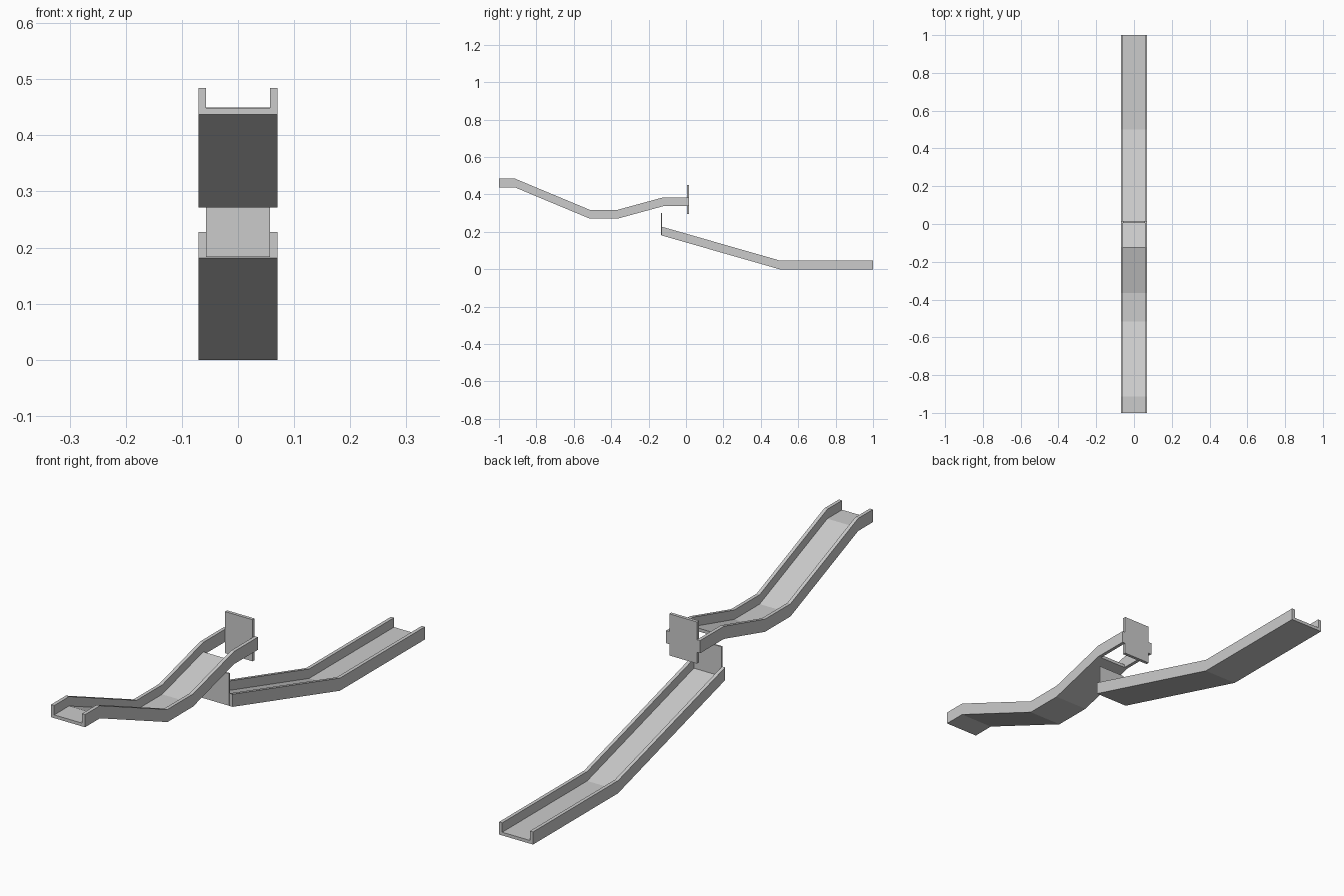
import bpy, bmesh

if "Cube" in bpy.data.objects:
    bpy.data.objects.remove(bpy.data.objects["Cube"])

OUT, INN = 0.07, 0.057   # outer and inner half widths
WALL, FLOOR = 0.047, 0.012


def prism(name, pts, x0, x1):
    """Extrude a closed (y, z) outline from x0 to x1."""
    bm = bmesh.new()
    f = bm.faces.new([bm.verts.new((x0, y, z)) for y, z in pts])
    ext = bmesh.ops.extrude_face_region(bm, geom=[f])["geom"]
    moved = [v for v in ext if isinstance(v, bmesh.types.BMVert)]
    bmesh.ops.translate(bm, verts=moved, vec=(x1 - x0, 0, 0))
    bmesh.ops.recalc_face_normals(bm, faces=bm.faces[:])
    me = bpy.data.meshes.new(name)
    bm.to_mesh(me)
    bm.free()
    ob = bpy.data.objects.new(name, me)
    bpy.context.collection.objects.link(ob)
    return ob


def band(path, height):
    return path + [(y, z + height) for y, z in reversed(path)]


def track(name, path, floor_points):
    """Side walls along the whole path, floor along its first points."""
    prism(name + "_left_wall", band(path, WALL), -OUT, -INN)
    prism(name + "_right_wall", band(path, WALL), INN, OUT)
    prism(name + "_floor", band(path[:floor_points], FLOOR), -INN, INN)


def plate(name, y0, y1, z0, z1):
    prism(name, [(y0, z0), (y1, z0), (y1, z1), (y0, z1)], -INN, INN)


# upper track: the floor stops early, leaving a drop gap between the walls
track("upper_track", [(-1, 0.437), (-0.913, 0.437), (-0.515, 0.271),
                      (-0.365, 0.271), (-0.123, 0.337), (0.017, 0.337)], 5)
plate("upper_stop_plate", 0.005, 0.017, 0.295, 0.45)

# lower track
track("lower_track", [(-0.131, 0.181), (0.5, 0), (1, 0)], 3)
plate("lower_back_plate", -0.134, -0.128, 0.183, 0.302)
